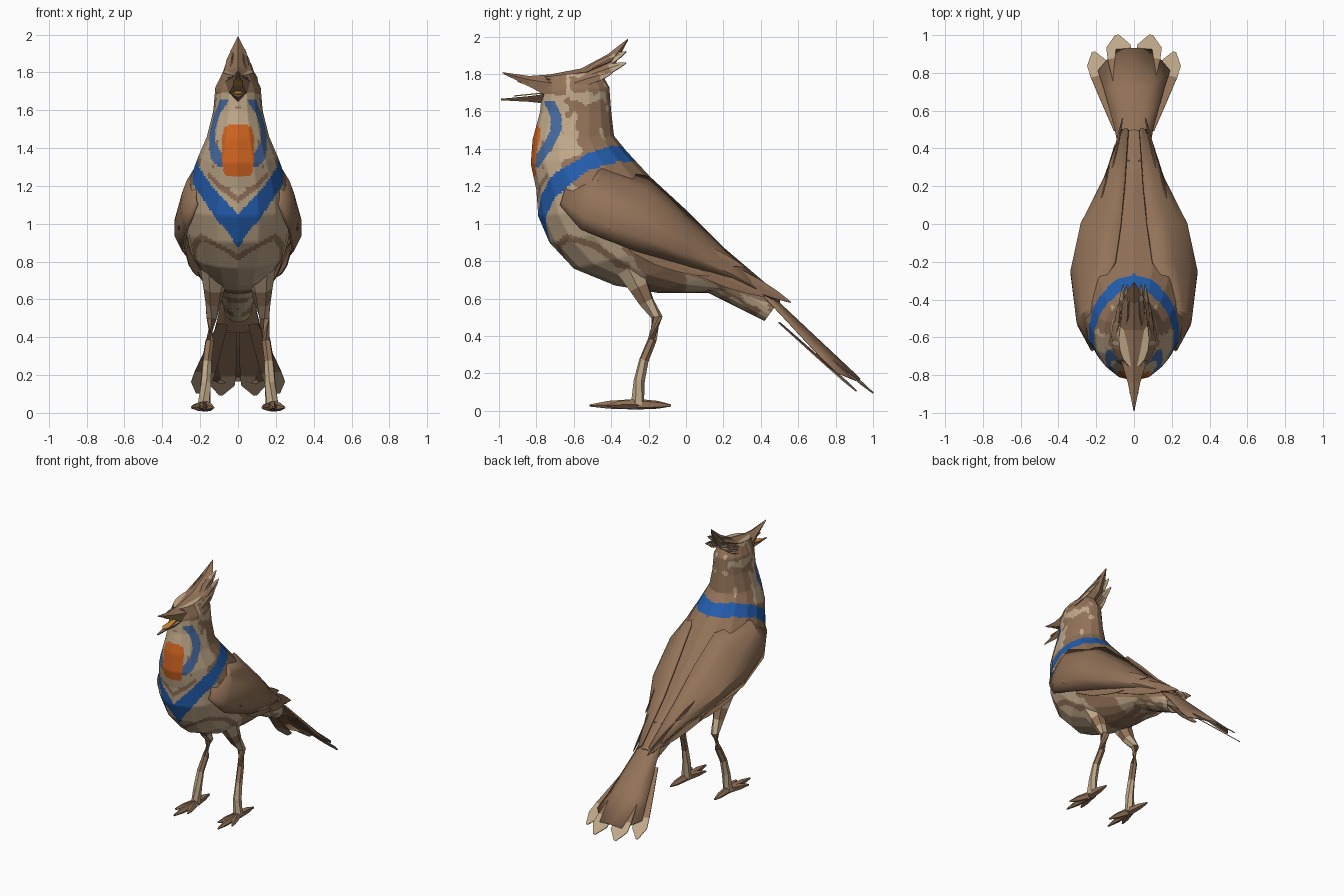
import bpy, bmesh, math
from mathutils import Vector, noise

cube = bpy.data.objects.get("Cube")
if cube:
    bpy.data.objects.remove(cube)

# Palette
palette = {
    "brown": (0.29, 0.17, 0.098), "tan": (0.52, 0.39, 0.25),
    "royal_blue": (0.017, 0.11, 0.42), "dusty_blue": (0.06, 0.14, 0.34),
    "orange": (0.62, 0.125, 0.014), "amber": (0.6, 0.27, 0.04),
}
BROWN, TAN, BLUE, DUSTY, ORANGE, AMBER = range(len(palette))
materials = []
for label, rgb in palette.items():
    mat = bpy.data.materials.new(label)
    mat.use_nodes = True
    mat.diffuse_color = (*rgb, 1)
    shader = mat.node_tree.nodes["Principled BSDF"]
    shader.inputs["Base Color"].default_value = (*rgb, 1)
    shader.inputs["Roughness"].default_value = 0.8
    materials.append(mat)


def finish(name, bm, rule, smooth=False, thickness=0):
    """Colour faces by rule and turn the bmesh into an object."""
    bmesh.ops.recalc_face_normals(bm, faces=bm.faces)
    for face in bm.faces:
        face.material_index = rule(face.calc_center_median())
        face.smooth = smooth
    mesh = bpy.data.meshes.new(name)
    bm.to_mesh(mesh)
    bm.free()
    for mat in materials:
        mesh.materials.append(mat)
    if smooth:
        mesh.set_sharp_from_angle(angle=math.radians(30))
    obj = bpy.data.objects.new(name, mesh)
    bpy.context.collection.objects.link(obj)
    if thickness:
        mod = obj.modifiers.new("thickness", "SOLIDIFY")
        mod.thickness, mod.offset = thickness, 0


def skin(rings, closed=True):
    """Bridge equal rings of points into a surface."""
    bm = bmesh.new()
    rows = [[bm.verts.new(p) for p in ring] for ring in rings]
    count = len(rows[0])
    for a, b in zip(rows, rows[1:]):
        for i in range(count if closed else count - 1):
            j = (i + 1) % count
            bm.faces.new((a[i], a[j], b[j], b[i]))
    if closed:
        bm.faces.new(rows[0])
        bm.faces.new(rows[-1])
    return bm


def plain(colour):
    return lambda c: colour


def tube(name, points, radii, rule, sides=6):
    points = [Vector(p) for p in points]
    rings = []
    for k, (p, r) in enumerate(zip(points, radii)):
        along = points[min(k + 1, len(points) - 1)] - points[max(k - 1, 0)]
        turn = along.to_track_quat("Z", "Y")
        rings.append([p + turn @ Vector((r * math.cos(a), r * math.sin(a), 0))
                      for a in (math.tau * i / sides for i in range(sides))])
    finish(name, skin(rings), rule)


POINTED = ((0, .4), (.35, 1), (.65, .85), (.85, .5), (1, .05))
BROAD = ((0, .5), (.4, .8), (.7, 1), (.85, 1), (1, .15))


def feather(name, base, tip, width, side, shape=POINTED, colour=BROWN, end=BROWN, ridge=.01):
    """Thin vane with a raised centre line and a coloured outer end."""
    base, tip = Vector(base), Vector(tip)
    along = tip - base
    side = Vector(side)
    side = (side - along * side.dot(along) / along.length_squared).normalized()
    up = side.cross(along).normalized()
    rings = []
    for t, w in shape:
        mid = base + along * t
        half = side * width * w / 2
        rings.append((mid - half, mid + up * ridge * w, mid + half))

    def rule(c):
        return end if (c - base).dot(along) / along.length_squared > 0.6 else colour
    finish(name, skin(rings, closed=False), rule, thickness=0.006)


def blend(x, table):
    for (x0, v0), (x1, v1) in zip(table, table[1:]):
        if x <= x1:
            return v0 + (v1 - v0) * max(0, x - x0) / (x1 - x0)
    return table[-1][1]


# Body and head: slices from breast point to back point, with half width
slices = [
    (-.76, 1.785, -.46, 1.82, .08), (-.77, 1.71, -.41, 1.73, .12),
    (-.78, 1.60, -.40, 1.60, .13), (-.82, 1.45, -.385, 1.47, .165),
    (-.83, 1.32, -.32, 1.39, .21), (-.80, 1.18, -.20, 1.26, .26),
    (-.79, 1.04, -.07, 1.12, .285), (-.73, .90, .03, 1.02, .28),
    (-.60, .76, .12, .93, .25), (-.38, .67, .20, .85, .20),
    (-.15, .63, .28, .78, .155), (.12, .63, .38, .70, .11),
    (.42, .48, .50, .59, .07),
]
SIDES = 16
rings = []
for fy, fz, by, bz, half in slices:
    front, back = Vector((0, fy, fz)), Vector((0, by, bz))
    angles = [math.tau * i / SIDES for i in range(SIDES)]
    rings.append([front.lerp(back, (1 - math.cos(a)) / 2)
                  + Vector((half * math.sin(a), 0, 0)) for a in angles])
body = skin(rings)
bmesh.ops.subdivide_edges(body, edges=body.edges[:], cuts=11, use_grid_fill=True)


def head_colour(x, y, z, above, mottle):
    """Throat patch, side stripes and mottled cheeks."""
    if z > 1.69 and y < -.64:
        return BROWN
    if (x / .085) ** 4 + ((z - 1.385) / .14) ** 4 < 1 and y < -.6:
        return ORANGE
    stripe = blend(z, [(1.3, -.82), (1.36, -.775), (1.43, -.73), (1.5, -.695),
                       (1.58, -.695), (1.66, -.735)])
    if 1.3 < z < 1.66 and abs(y - stripe) < .03 and x > .05:
        return DUSTY
    if abs(above - .165 + x * .35) < .017 and x < .16 and y < -.6:
        return BROWN
    if abs(z - 1.67 - mottle * .04) < .025 and -.62 < y < -.43:
        return TAN
    return TAN if y + mottle * .4 < -.61 else BROWN


def plumage(c):
    x, y, z = abs(c.x), c.y, c.z
    turn = math.degrees(math.atan2(x, -(y + .52)))
    collar = blend(turn, [(0, .96), (45, 1.2), (90, 1.335), (135, 1.375), (180, 1.37)])
    band = blend(turn, [(0, .09), (50, .065), (90, .045), (180, .04)])
    mottle = noise.noise(Vector((x, y, z)) * 14)
    if y < -.2 and abs(z - collar) < band:
        return BLUE
    if z > collar and y < -.2:
        return head_colour(x, y, z, z - collar, mottle)
    # Pale underside divided by a narrow brown line
    edge = blend(turn, [(0, .82), (60, .93), (100, .88), (130, .78)])
    if y < -.3 and abs(z - edge) < .018:
        return BROWN
    if y + mottle * .08 < -.24 - max(0, z - .75) * .8:
        return TAN
    return TAN if y > 0 and z < .73 - y * .35 and mottle > -.12 else BROWN


finish("body", body, plumage, smooth=True)

# Open beak with amber lining
finish("upper_beak", skin([
    [(0, -.70, 1.80), (.075, -.70, 1.75), (.05, -.75, 1.685), (-.05, -.75, 1.685), (-.075, -.70, 1.75)],
    [(0, -.84, 1.79), (.033, -.84, 1.77), (.022, -.84, 1.735), (-.022, -.84, 1.735), (-.033, -.84, 1.77)],
    [(0, -.98, 1.81), (.004, -.98, 1.805), (.003, -.975, 1.8), (-.003, -.975, 1.8), (-.004, -.98, 1.805)],
]), plain(BROWN))
finish("lower_beak", skin([
    [(.05, -.74, 1.695), (0, -.73, 1.64), (-.05, -.74, 1.695)],
    [(.028, -.84, 1.682), (0, -.84, 1.652), (-.028, -.84, 1.682)],
    [(.003, -.99, 1.668), (0, -.99, 1.66), (-.003, -.99, 1.668)],
]), plain(BROWN))
for name, y, z in (("mouth_lining", -.92, 1.683), ("palate", -.90, 1.762)):
    feather(name, (0, -.75, 1.70), (0, y, z), .05, (1, 0, 0), BROAD, AMBER, AMBER, ridge=0)

# Swept crest
finish("crest", skin([
    [(0, -.77, 1.79), (.055, -.74, 1.77), (0, -.72, 1.74), (-.055, -.74, 1.77)],
    [(0, -.56, 1.83), (.075, -.56, 1.80), (0, -.5, 1.76), (-.075, -.56, 1.80)],
    [(0, -.42, 1.905), (.06, -.40, 1.87), (0, -.39, 1.83), (-.06, -.40, 1.87)],
    [(0, -.31, 1.99), (.004, -.31, 1.985), (0, -.31, 1.98), (-.004, -.31, 1.985)],
]), plain(BROWN))

# Tail fan: one tented sheet over separate end feathers
tail = []
for y, half, drop, notch in ((.33, .07, .03, 0), (.5, .10, .05, 0),
                             (.72, .16, .08, 0), (.93, .19, .08, .12)):
    row = []
    for t in (-1, -.5, 0, .5, 1):
        reach = y - notch * t ** 4
        row.append((half * t, reach, .48 - .94 * (reach - .6) - drop * t * t))
    tail.append(row)
finish("tail", skin(tail, closed=False), plain(BROWN), smooth=True, thickness=.008)

wing_rows = [
    ((.205, -.64, 1.20), .225, (.215, -.67, 1.10)),
    ((.225, -.45, 1.29), .295, (.27, -.56, .97)),
    ((.10, -.20, 1.25), .315, (.29, -.28, .86)),
    ((.07, 0, 1.065), .265, (.225, 0, .78)),
    ((.05, .20, .865), .15, (.135, .25, .70)),
    ((.03, .50, .61), .05, (.06, .50, .58)),
]
for label, s in (("left", 1), ("right", -1)):
    def at(x, y, z):
        return Vector((x * s, y, z))

    # Head tufts behind the crest
    for x, y, z, end_y, end_z in ((.05, -.55, 1.80, -.32, 1.92),
                                  (.08, -.57, 1.77, -.32, 1.86),
                                  (.10, -.60, 1.75, -.39, 1.81)):
        feather(label + "_tuft", at(x, y, z), at(x * 0.7, end_y, end_z), .06,
                (0.35 * s, -.4, -.8), end=TAN)

    # Folded wing sheet, bowed between upper and lower edges
    sheet = []
    for upper, bulge, lower in wing_rows:
        u, l = at(*upper), at(*lower)
        m = (u + l) / 2
        m.x = bulge * s
        sheet.append([u * (1 - t) * (1 - 2 * t) + m * 4 * t * (1 - t) + l * t * (2 * t - 1)
                      for t in (i / 5 for i in range(6))])
    finish(label + "_wing", skin(sheet, closed=False), plain(BROWN),
           smooth=True, thickness=0.015)

    # Flight feathers
    for base, tip, width in (((.31, -.42, 1.0), (.245, -.02, .85), .09),
                             ((.30, -.30, .98), (.13, .31, .77), .11),
                             ((.275, -.30, .87), (.20, .12, .72), .08),
                             ((.24, -.10, .84), (.10, .42, .61), .09),
                             ((.17, .08, .82), (.06, .56, .58), .08)):
        feather(label + "_flight_feather", at(*base), at(*tip), width, (.25 * s, -.4, -.8))

    # Pale tail ends
    for base, tip, width in (((.04, .60, .43), (.09, 1.0, .095), .13),
                             ((.08, .50, .47), (.215, .91, .105), .11)):
        feather(label + "_tail_feather", at(*base), at(*tip), width, (1, 0, -.12 * s),
                BROAD, end=TAN, ridge=0)

    # Leg and toes
    def leg_colour(c):
        return TAN if c.z < .28 or .51 < c.z < .58 or c.z > .65 else BROWN

    tube(label + "_leg",
         [at(.12, -.30, .76), at(.125, -.25, .66), at(.13, -.21, .58), at(.14, -.155, .50),
          at(.15, -.18, .38), at(.165, -.225, .27), at(.17, -.25, .16), at(.18, -.26, .03)],
         (.08, .058, .042, .03, .024, .026, .03, .036), leg_colour)
    for x, y in ((.13, -.43), (.19, -.515), (.245, -.42), (.19, -.08)):
        middle = at(.18, -.26, .03).lerp(at(x, y, .03), 0.6)
        middle.z = 0.032
        tube(label + "_toe", [at(.18, -.26, .035), middle, at(x, y, .028)],
             (.03, .022, .006), plain(BROWN), sides=5)
